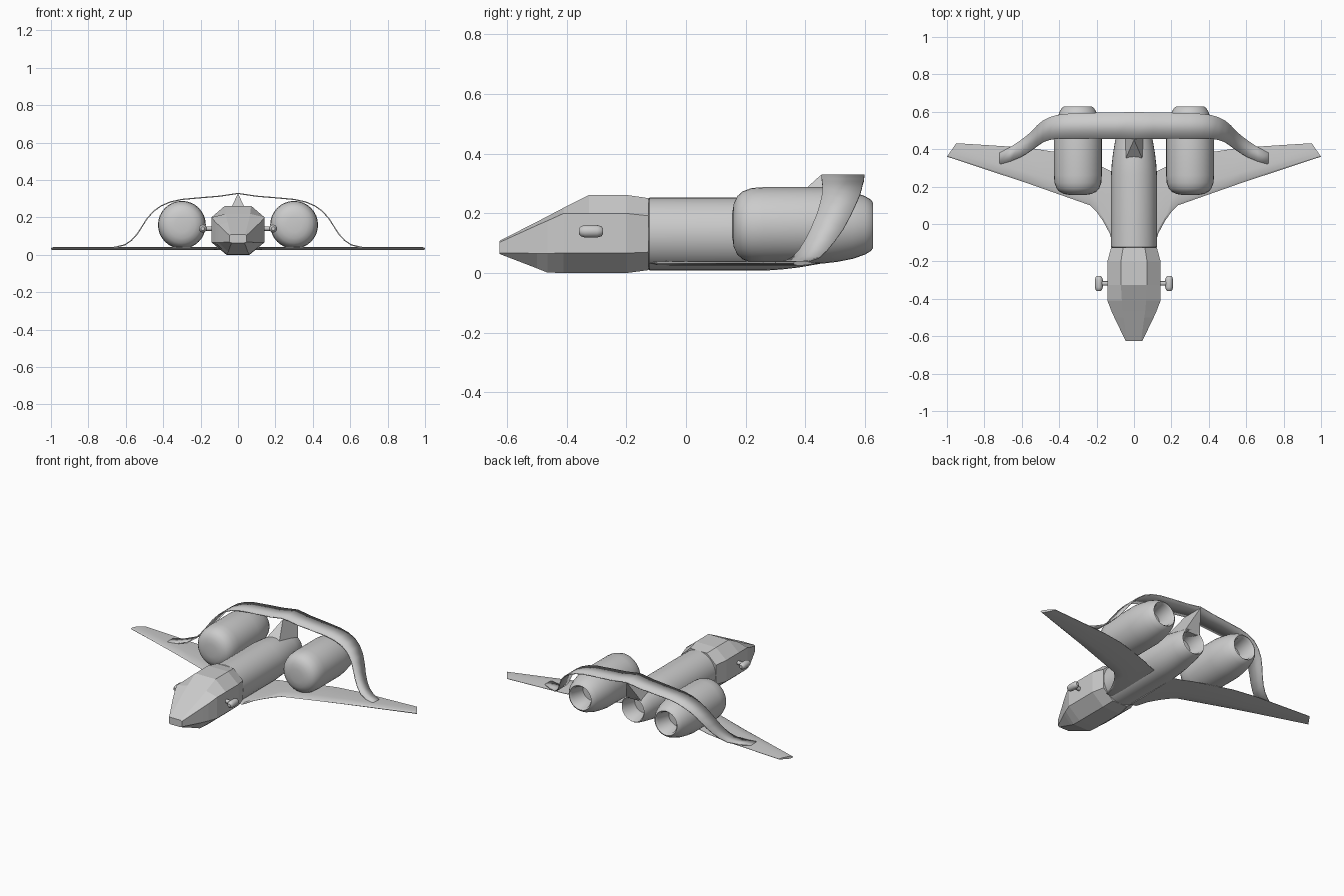
import bpy, math

if "Cube" in bpy.data.objects:
    bpy.data.objects.remove(bpy.data.objects["Cube"])


def make(name, verts, faces, mirror=False, smooth=None):
    me = bpy.data.meshes.new(name)
    me.from_pydata(verts, [], faces)
    ob = bpy.data.objects.new(name, me)
    bpy.context.collection.objects.link(ob)
    bpy.ops.object.select_all(action='DESELECT')
    ob.select_set(True)
    bpy.context.view_layer.objects.active = ob
    bpy.ops.object.mode_set(mode='EDIT')
    bpy.ops.mesh.select_all(action='SELECT')
    bpy.ops.mesh.normals_make_consistent(inside=False)
    bpy.ops.object.mode_set(mode='OBJECT')
    if smooth:
        bpy.ops.object.shade_smooth_by_angle(angle=math.radians(smooth))
    if mirror:
        ob.modifiers.new("mirror", 'MIRROR').use_mirror_merge = False
    return ob


def loft(name, rings, **kw):
    """Skin closed rings of equal size and cap both ends."""
    n = len(rings[0])
    verts = [v for r in rings for v in r]
    faces = [(i * n + j, i * n + (j + 1) % n, (i + 1) * n + (j + 1) % n, (i + 1) * n + j)
             for i in range(len(rings) - 1) for j in range(n)]
    faces += [tuple(range(n)), tuple(range(len(verts) - n, len(verts)))]
    return make(name, verts, faces, **kw)


def lathe(name, cx, cz, profile, n=32, axis='Y', cy=0, **kw):
    """Revolve (distance, radius) points round a Y or X axis."""
    rings = []
    for d, r in profile:
        ring = []
        for k in range(n):
            a = 2 * math.pi * k / n
            u, w = r * math.cos(a), r * math.sin(a)
            ring.append((cx + u, cy + d, cz + w) if axis == 'Y' else (cx + d, cy + u, cz + w))
        rings.append(ring)
    return loft(name, rings, **kw)


# Faceted cockpit: y, half widths (top, side, bottom), heights (top, shoulder, low, bottom)
cockpit = [
    (-.625, .038, .045, .035, .108, .103, .068, .064),
    (-.500, .055, .105, .052, .172, .160, .066, .016),
    (-.465, .060, .121, .060, .190, .175, .066, .002),
    (-.410, .065, .142, .062, .219, .200, .067, .000),
    (-.325, .070, .142, .062, .262, .200, .067, .000),
    (-.200, .070, .142, .062, .262, .200, .067, .000),
    (-.125, .058, .122, .052, .251, .192, .070, .010)]
rings = []
for y, wt, ws, wb, zt, zs, zl, zb in cockpit:
    half = [(wb, zb), (ws, zl), (ws, zs), (wt, zt)]
    rings.append([(x, y, z) for x, z in half] + [(-x, y, z) for x, z in reversed(half)])
loft("cockpit", rings)

# Fuselage with rear nozzle
lathe("fuselage", 0, .131, [(-.13, .112), (-.122, .123), (.26, .123), (.32, .119), (.38, .112),
                            (.46, .098), (.52, .085), (.53, .078), (.52, .070),
                            (.43, .058)], smooth=35)

# Engine pods with rounded nose and hollow nozzle
lathe("engine_pod", .3, .16, [(.155, .040), (.160, .072), (.172, .098), (.19, .114), (.22, .125),
                              (.26, .128), (.46, .128), (.51, .122), (.56, .112), (.60, .098),
                              (.62, .086), (.627, .076), (.615, .066), (.52, .056)],
      mirror=True, smooth=40)

# Side sensors: stub and rounded capsule
lathe("sensor_stub", 0, .14, [(.13, .012), (.18, .012)], n=12, axis='X', cy=-.318,
      mirror=True, smooth=40)
lathe("sensor_capsule", .188, .14, [(-.358, .010), (-.352, .017), (-.338, .021), (-.298, .021),
                                    (-.284, .017), (-.278, .010)], n=16, mirror=True, smooth=40)

# Swept wings: leading point, trailing point per station
wing = [((.070, -.125), (.070, .265)), ((.112, -.115), (.100, .275)), ((.130, -.050), (.130, .285)),
        ((.165, .015), (.170, .305)), ((.200, .065), (.210, .318)), ((.235, .100), (.250, .332)),
        ((.420, .165), (.420, .385)), ((.570, .218), (.570, .408)), ((1.0, .360), (.950, .432))]
section = [(0, 0), (.06, .006), (.3, .008), (.7, .005), (1, .001),
           (1, -.001), (.7, -.005), (.3, -.008), (.06, -.006)]
loft("wing", [[(a[0] + (b[0] - a[0]) * t, a[1] + (b[1] - a[1]) * t, .033 + h)
               for t, h in section] for a, b in wing], mirror=True, smooth=30)

# Arched ribbon over the engines: x, z, front y, rear y
arch = [(0, .328, .455, .598), (.1, .313, .455, .597), (.2, .305, .456, .595), (.3, .296, .457, .592),
        (.36, .283, .457, .589), (.41, .262, .456, .583), (.45, .234, .450, .571),
        (.485, .195, .438, .553), (.515, .148, .418, .528), (.54, .110, .399, .501),
        (.57, .077, .379, .474), (.605, .053, .358, .448), (.66, .040, .335, .412),
        (.72, .037, .318, .380)]
full = [(-x, z, f, r) for x, z, f, r in reversed(arch[1:])] + arch
verts = [p for x, z, f, r in full for p in ((x, f, z), (x, r, z))]
faces = [(2 * i, 2 * i + 1, 2 * i + 3, 2 * i + 2) for i in range(len(full) - 1)]
ribbon = make("arched_tail_wing", verts, faces, smooth=40)
solid = ribbon.modifiers.new("thickness", 'SOLIDIFY')
solid.thickness = .006
solid.offset = 0

# Wedge fin joining the fuselage to the arch
make("tail_fin",
     [(-.062, .31, .20), (.062, .31, .20), (.055, .52, .19), (-.055, .52, .19),
      (0, .45, .327), (0, .595, .327)],
     [(0, 1, 2, 3), (0, 1, 4), (1, 2, 5, 4), (2, 3, 5), (3, 0, 4, 5)])
